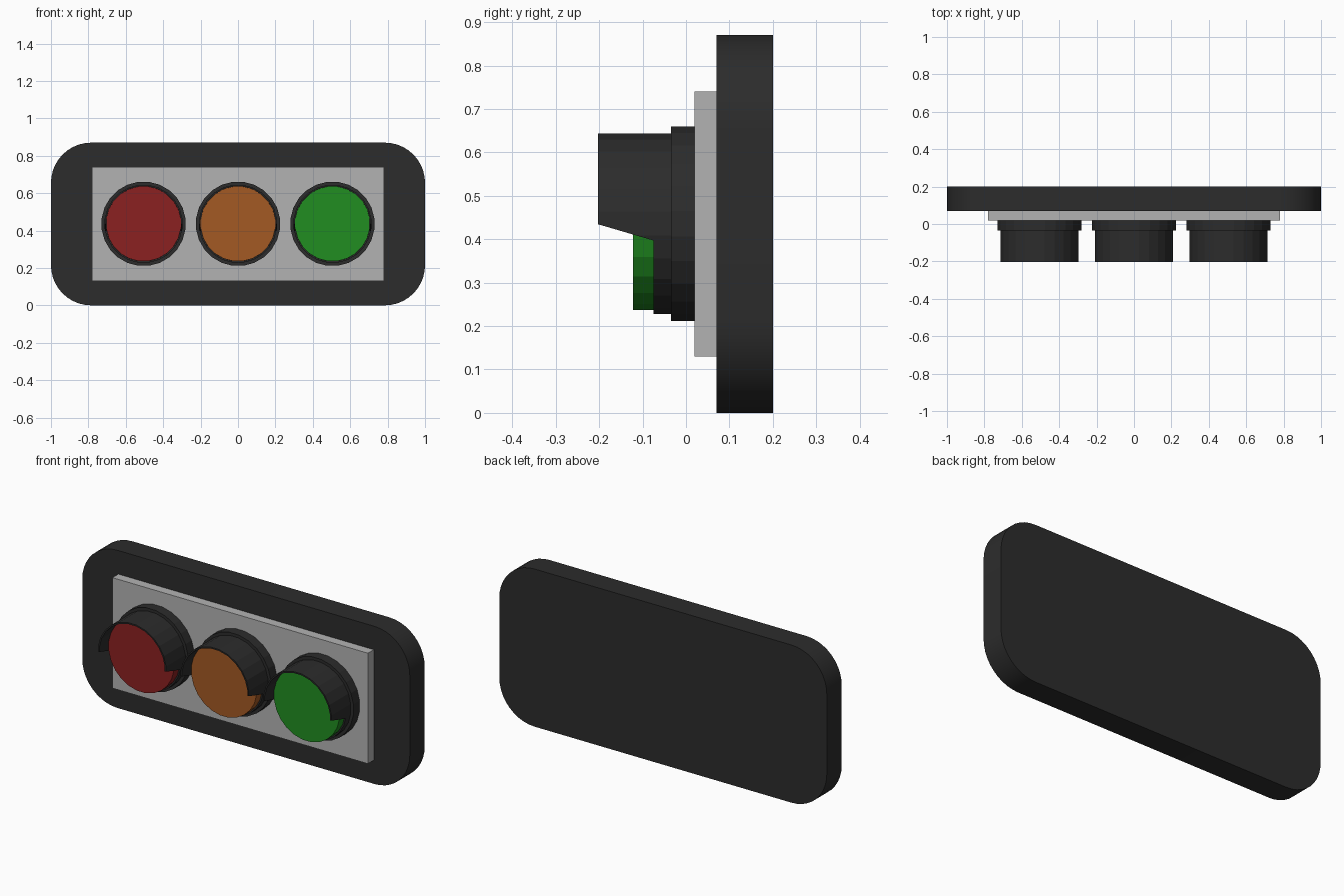
import bpy, bmesh, math

if "Cube" in bpy.data.objects:
    bpy.data.objects.remove(bpy.data.objects["Cube"])

def material(name, rgb):
    m = bpy.data.materials.new(name)
    m.diffuse_color = (*rgb, 1)
    m.use_nodes = True
    m.node_tree.nodes["Principled BSDF"].inputs["Base Color"].default_value = m.diffuse_color
    return m

BLACK = material("black", (0.025, 0.025, 0.025))
GREY = material("light_grey", (0.45, 0.45, 0.45))

def prism(name, profile, axis, a, b, mat=None, hole=None, smooth=False):
    """Extrude a closed 2D profile along x or y; an optional inner profile makes a tube."""
    bm = bmesh.new()
    def ring(pts, t):
        return [bm.verts.new((p, t, q) if axis == 'y' else (t, p, q)) for p, q in pts]
    def bridge(r, s):
        for i in range(len(r)):
            j = (i + 1) % len(r)
            bm.faces.new((r[i], r[j], s[j], s[i]))
    o1, o2 = ring(profile, a), ring(profile, b)
    bridge(o1, o2)
    if hole:
        i1, i2 = ring(hole, a), ring(hole, b)
        bridge(i1, i2)
        bridge(o1, i1)
        bridge(o2, i2)
    else:
        bm.faces.new(o1)
        bm.faces.new(o2)
    bmesh.ops.recalc_face_normals(bm, faces=bm.faces)
    me = bpy.data.meshes.new(name)
    bm.to_mesh(me)
    bm.free()
    ob = bpy.data.objects.new(name, me)
    bpy.context.collection.objects.link(ob)
    if mat:
        me.materials.append(mat)
    if smooth:
        bpy.ops.object.select_all(action='DESELECT')
        ob.select_set(True)
        bpy.context.view_layer.objects.active = ob
        bpy.ops.object.shade_smooth_by_angle(angle=math.radians(30))
    return ob

def circle(cx, cz, r, n):
    # half-step offset puts flats at top, bottom and sides
    return [(cx + r * math.cos((i + .5) * math.tau / n),
             cz + r * math.sin((i + .5) * math.tau / n)) for i in range(n)]

def rounded(x0, x1, z0, z1, r, n=10):
    pts = []
    for k, (cx, cz) in enumerate([(x1 - r, z1 - r), (x0 + r, z1 - r),
                                  (x0 + r, z0 + r), (x1 - r, z0 + r)]):
        for i in range(n + 1):
            t = (k + i / n) * math.pi / 2
            pts.append((cx + r * math.cos(t), cz + r * math.sin(t)))
    return pts

CZ = 0.436

# Backing board and raised panel
prism("backboard", rounded(-1, 1, 0, 0.87, 0.215), 'y', 0.07, 0.2, BLACK, smooth=True)
prism("panel", [(-.78, .13), (.78, .13), (.78, .74), (-.78, .74)], 'y', 0.019, 0.07, GREY)

# Wedge that cuts away the lower front of every visor
cutter = prism("visor_cutter", [(-.3, .463), (-.075, .397), (-.075, .1), (-.3, .1)],
               'x', -1.2, 1.2)
cutter.hide_render = True
cutter.display_type = 'WIRE'

# Lights: base ring, hooded visor and coloured lens
for label, x, rgb in [("red", -.505, (.26, .015, .015)),
                      ("amber", 0, (.37, .1, .017)),
                      ("green", .505, (.015, .27, .015))]:
    prism(label + "_base_ring", circle(x, CZ, .226, 24), 'y', -.035, .019, BLACK)
    visor = prism(label + "_visor", circle(x, CZ, .2095, 24), 'y', -.203, -.035, BLACK,
                  hole=circle(x, CZ, .2015, 24))
    cut = visor.modifiers.new("lower_cut", 'BOOLEAN')
    cut.operation = 'DIFFERENCE'
    cut.solver = 'EXACT'
    cut.object = cutter
    prism(label + "_lens", circle(x, CZ, .201, 24), 'y', -.122, -.035,
          material(label, rgb))
